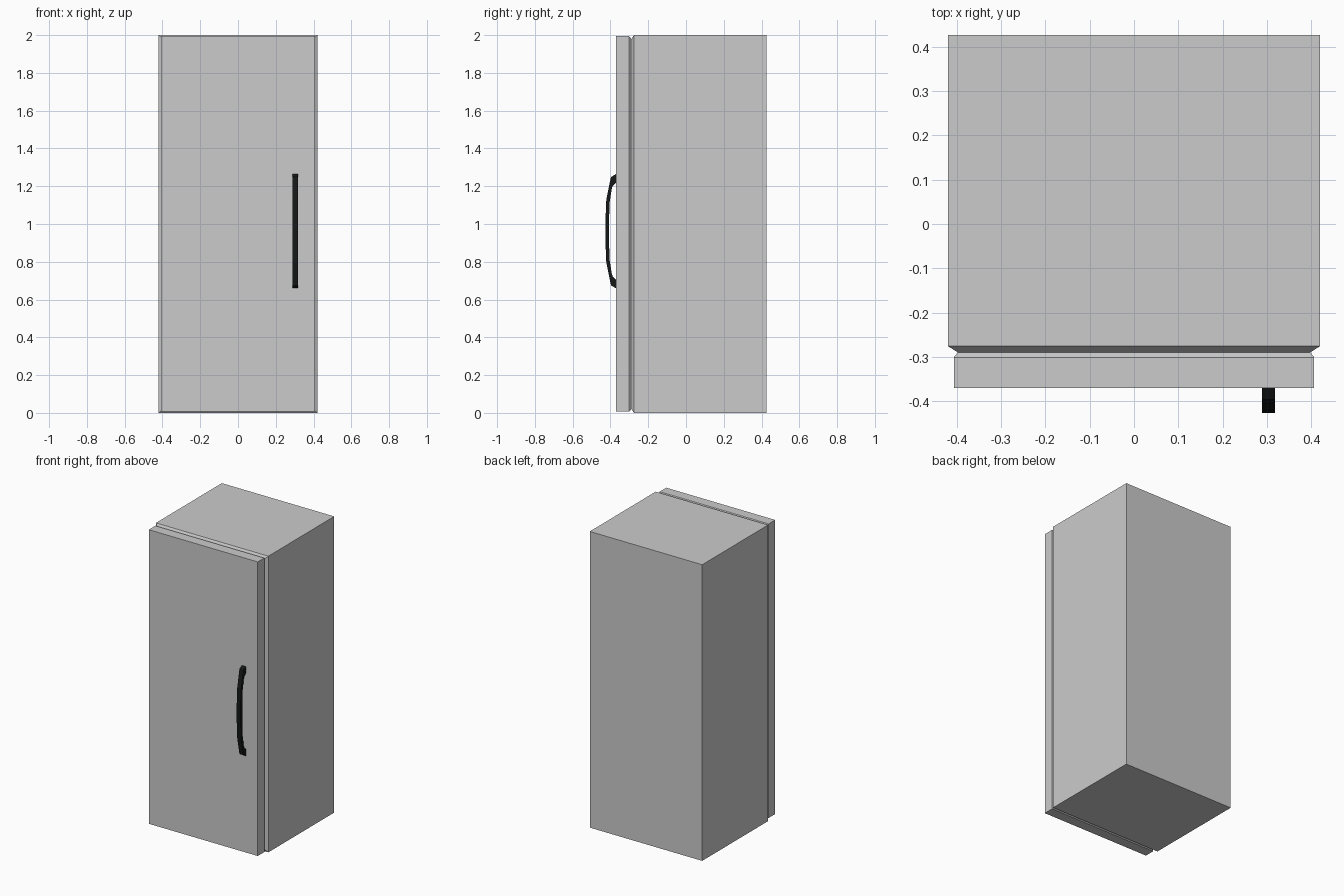
import bpy, bmesh

if "Cube" in bpy.data.objects:
    bpy.data.objects.remove(bpy.data.objects["Cube"])


def make_object(name, bm):
    bmesh.ops.recalc_face_normals(bm, faces=bm.faces[:])
    mesh = bpy.data.meshes.new(name)
    bm.to_mesh(mesh)
    bm.free()
    obj = bpy.data.objects.new(name, mesh)
    bpy.context.collection.objects.link(obj)
    return obj


def loft_rects(name, rings):
    """Skin rectangles given as (y, half width, bottom z, top z)."""
    bm = bmesh.new()
    loops = [[bm.verts.new(p) for p in ((-w, y, a), (w, y, a), (w, y, b), (-w, y, b))]
             for y, w, a, b in rings]
    for r, s in zip(loops, loops[1:]):
        for i in range(4):
            j = (i + 1) % 4
            bm.faces.new((r[i], r[j], s[j], s[i]))
    bm.faces.new(loops[0])
    bm.faces.new(loops[-1])
    return make_object(name, bm)


# Cabinet with chamfered front rim
loft_rects("cabinet", [(0.427, 0.42, 0, 2), (-0.276, 0.42, 0, 2),
                       (-0.29, 0.398, 0.022, 1.978)])

# Door with a tapered back edge meeting the cabinet
loft_rects("door", [(-0.29, 0.398, 0.018, 1.982), (-0.301, 0.407, 0.008, 1.994),
                    (-0.371, 0.407, 0.008, 1.994)])

# Curved bar handle: (outer y, outer z offset, inner y, inner z offset), mirrored about its middle
half = [(-0.371, 0.302, -0.371, 0.256), (-0.397, 0.287, -0.388, 0.24),
        (-0.402, 0.265, -0.393, 0.225), (-0.422, 0.165, -0.404, 0.155),
        (-0.427, 0.045, -0.408, 0.045)]
sections = half + [(a, -b, c, -d) for a, b, c, d in reversed(half)]
mid_z, x0, x1 = 0.962, 0.289, 0.318
bm = bmesh.new()
rings = [[bm.verts.new(p) for p in ((x0, oy, mid_z + oz), (x1, oy, mid_z + oz),
                                    (x1, iy, mid_z + iz), (x0, iy, mid_z + iz))]
         for oy, oz, iy, iz in sections]
for r, s in zip(rings, rings[1:]):
    for i in range(4):
        j = (i + 1) % 4
        bm.faces.new((r[i], r[j], s[j], s[i]))
bm.faces.new(rings[0])
bm.faces.new(rings[-1])
handle = make_object("door_handle", bm)
black = bpy.data.materials.new("black")
black.diffuse_color = (0.008, 0.009, 0.009, 1)
black.use_nodes = True
black.node_tree.nodes["Principled BSDF"].inputs["Base Color"].default_value = black.diffuse_color
handle.data.materials.append(black)
